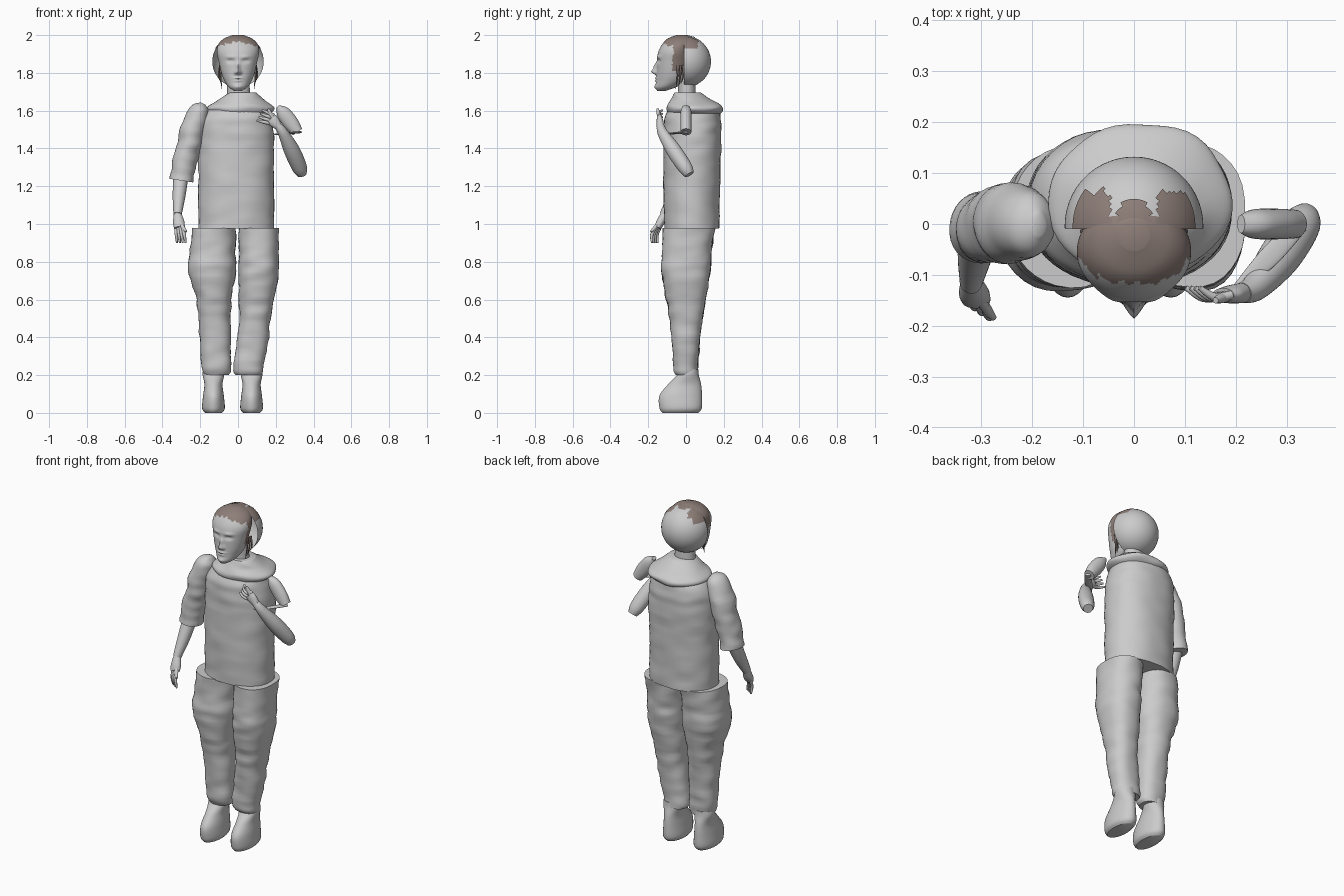
import bpy, bmesh, math
from mathutils import Vector, noise

old = bpy.data.objects.get("Cube")
if old:
    bpy.data.objects.remove(old)


def material(name, rgb):
    m = bpy.data.materials.new(name)
    m.use_nodes = True
    m.diffuse_color = (*rgb, 1)
    bsdf = m.node_tree.nodes["Principled BSDF"]
    bsdf.inputs["Base Color"].default_value = (*rgb, 1)
    bsdf.inputs["Roughness"].default_value = 0.8
    return m


GREY = material("plain grey", (0.6, 0.6, 0.6))
BROWN = material("hair brown", (0.27, 0.21, 0.19))
made = []


def finish(name, bm, *mats):
    mesh = bpy.data.meshes.new(name)
    bm.to_mesh(mesh)
    bm.free()
    for m in mats:
        mesh.materials.append(m)
    ob = bpy.data.objects.new(name, mesh)
    bpy.context.collection.objects.link(ob)
    made.append(ob)
    return ob


def smooth_path(rings, steps):
    """Catmull-Rom interpolation of whole rings (x, y, z, rx, ry)."""
    out = []
    for i in range(len(rings) - 1):
        a, b = rings[max(i - 1, 0)], rings[i]
        c, d = rings[i + 1], rings[min(i + 2, len(rings) - 1)]
        for s in range(steps):
            t = s / steps
            out.append([q + t / 2 * (r - p + t * (2 * p - 5 * q + 4 * r - s4 + t * (3 * (q - r) + s4 - p)))
                        for p, q, r, s4 in zip(a, b, c, d)])
    return out + [list(rings[-1])]


def loft_mesh(rings, sides=32, steps=6, level=True, power=2.0, wrinkle=0.0):
    """Skin through rings, either kept level or set square to the path."""
    path = smooth_path(rings, steps)
    bm = bmesh.new()
    rows = []
    for i, (x, y, z, rx, ry) in enumerate(path):
        c = Vector((x, y, z))
        u, v = Vector((1, 0, 0)), Vector((0, 1, 0))
        if not level:
            t = Vector(path[min(i + 1, len(path) - 1)][:3]) - Vector(path[max(i - 1, 0)][:3])
            t.normalize()
            v = (v - t * v.dot(t)).normalized()
            u = v.cross(t)
        row = []
        for k in range(sides):
            a = math.tau * k / sides
            ca, sa = math.cos(a), math.sin(a)
            d = (u * math.copysign(abs(ca) ** (2 / power), ca) * rx
                 + v * math.copysign(abs(sa) ** (2 / power), sa) * ry)
            p = c + d
            if wrinkle:
                p += d.normalized() * wrinkle * noise.noise(Vector((p.x * 9, p.y * 9, p.z * 22)))
            row.append(bm.verts.new(p))
        rows.append(row)
    for lo, hi in zip(rows, rows[1:]):
        for k in range(sides):
            n = (k + 1) % sides
            bm.faces.new((lo[k], lo[n], hi[n], hi[k]))
    bm.faces.new(rows[0])
    bm.faces.new(rows[-1])
    bmesh.ops.recalc_face_normals(bm, faces=bm.faces)
    return bm


def loft(name, rings, mat=GREY, **options):
    return finish(name, loft_mesh(rings, **options), mat)


# Trousers and boots
LEG_Z = (.2, .235, .35, .5, .62, .75, .85, .98)
LEG_Y = (.005, 0, 0, 0, 0, 0, .005, .015)
LEG_DEPTH = (.058, .065, .073, .088, .108, .13, .13, .138)
LEGS = {
    "right": ((-.115, -.115, -.12, -.125, -.128, -.138, -.135, -.125),
              (.065, .078, .08, .085, .096, .128, .122, .115), -.13),
    "left": ((.055, .055, .073, .09, .1, .11, .11, .11),
             (.066, .08, .083, .083, .097, .107, .105, .108), .072),
}
for side, (xs, widths, foot) in LEGS.items():
    loft(side + "_trouser_leg", list(zip(xs, LEG_Y, LEG_Z, widths, LEG_DEPTH)), power=2.3, wrinkle=.008)
    loft(side + "_boot", [(foot, -.03, 0, .045, .095), (foot, -.028, .025, .06, .112),
                          (foot, -.028, .09, .055, .113), (foot, -.008, .15, .048, .088),
                          (foot, .01, .2, .057, .058), (foot, .01, .23, .055, .055)])

# Tunic, collar and neck
loft("tunic", [(-.01, .03, .975, .2, .145), (-.01, .03, 1.2, .2, .15), (-.01, .035, 1.43, .2, .153),
               (-.01, .035, 1.55, .187, .15), (0, .04, 1.62, .15, .125), (0, .03, 1.66, .09, .09)],
     sides=48, steps=8, power=2.2, wrinkle=.006)
loft("collar", [(.01, .04, 1.57, .13, .12), (.01, .045, 1.595, .172, .145), (.012, .045, 1.622, .176, .148),
                (.02, .03, 1.655, .13, .108), (.02, .01, 1.695, .075, .068)],
     sides=48, wrinkle=.012)
loft("neck", [(.003, .005, 1.6, .064, .05), (.003, .005, 1.7, .06, .046), (0, 0, 1.78, .06, .046)])

# Right arm
loft("right_sleeve", [(-.185, 0, 1.638, .015, .025), (-.2, 0, 1.605, .05, .062), (-.235, 0, 1.52, .065, .077),
                      (-.257, 0, 1.42, .065, .075), (-.285, -.005, 1.32, .064, .07),
                      (-.3, -.005, 1.23, .062, .068)], level=False, wrinkle=.008)
loft("right_forearm", [(-.302, -.01, 1.26, .04, .04), (-.312, -.06, 1.15, .034, .036),
                       (-.32, -.115, 1.05, .022, .025)], level=False)

# Left arm: short sleeve stub, loose cuff edge and bent forearm
loft("left_sleeve", [(.21, 0, 1.622, .01, .018), (.238, 0, 1.59, .036, .029), (.28, 0, 1.535, .04, .03),
                     (.315, 0, 1.487, .03, .028)], level=False)
loft("left_cuff_edge", [(.325, 0, 1.486, .006, .018), (.26, -.07, 1.48, .005, .02),
                        (.195, -.13, 1.475, .004, .006)], level=False)
loft("left_forearm", [(.338, .018, 1.262, .026, .026), (.325, -.005, 1.3, .04, .038), (.285, -.065, 1.39, .042, .04),
                      (.24, -.122, 1.48, .028, .028), (.213, -.135, 1.52, .021, .02)], level=False)


def hand(side, wrist, knuckle, tip, spread, thumb, palm_size):
    """Palm, four fingers fanned along spread, and a thumb."""
    wrist, knuckle, tip, spread, thumb = map(Vector, (wrist, knuckle, tip, spread, thumb))
    mid = wrist.lerp(knuckle, .6)
    rx, ry = palm_size
    loft(side + "_palm", [(*wrist, .02, .02), (*mid, rx, ry), (*knuckle, rx * .95, ry * .8)],
         level=False, sides=20)
    for i, label in enumerate(("index", "middle", "ring", "little")):
        off = spread * (i - 1.5)
        a, b = knuckle.lerp(wrist, .15) + off, tip + off * 1.3
        bend = a.lerp(b, .5) + Vector((0, -.012, 0))
        loft(f"{side}_{label}_finger", [(*a, .009, .009), (*bend, .009, .009), (*b, .005, .005)],
             level=False, sides=12)
    loft(side + "_thumb", [(*wrist.lerp(knuckle, .3), .012, .011), (*mid.lerp(thumb, .6), .011, .01),
                           (*thumb, .006, .006)], level=False, sides=12)


hand("right", (-.32, -.112, 1.055), (-.31, -.15, .98), (-.3, -.165, .9), (.012, -.008, 0),
     (-.275, -.185, .96), (.03, .022))
hand("left", (.215, -.135, 1.515), (.175, -.14, 1.56), (.115, -.125, 1.575), (.007, 0, .014),
     (.16, -.15, 1.61), (.03, .018))

# Face: smooth rings shaped by soft bumps, with the hairline cut by a rule
face = loft_mesh([(0, -.13, 1.705, .02, .022), (0, -.105, 1.725, .05, .055), (0, -.078, 1.76, .073, .08),
                  (0, -.07, 1.8, .088, .086), (0, -.062, 1.86, .102, .092), (0, -.055, 1.91, .112, .092),
                  (0, -.042, 1.95, .105, .085), (0, -.03, 1.98, .077, .07), (0, -.022, 2.0, .03, .03)],
                 sides=96, steps=10)
BUMPS = [(0, 1.806, .013, .013, .027), (0, 1.832, .01, .02, .016), (0, 1.772, .024, .005, .007),
         (0, 1.758, .02, .005, .006), (0, 1.726, .022, .012, .008)]
for s in (-1, 1):
    BUMPS += [(s * .04, 1.885, .026, .009, .006), (s * .038, 1.862, .018, .009, -.012),
              (s * .038, 1.861, .01, .005, .006), (s * .014, 1.8, .006, .007, .009)]
for v in face.verts:
    if v.co.y < -.07:
        v.co.y -= sum(amp * math.exp(-((v.co.x - x) / sx) ** 2 - ((v.co.z - z) / sz) ** 2)
                      for x, z, sx, sz, amp in BUMPS)
for f in face.faces:
    c = f.calc_center_median()
    ragged = .012 * noise.noise(c * 60)
    f.material_index = int(c.z + ragged > 1.968 - .25 * abs(c.x) and c.y > -.125
                           or (c.z > 1.81 and c.y + ragged > -.07))
finish("face", face, GREY, BROWN)


def head_shell(name, radius, keep, mat):
    bm = bmesh.new()
    bmesh.ops.create_uvsphere(bm, u_segments=96, v_segments=48, radius=radius)
    bmesh.ops.translate(bm, verts=bm.verts, vec=(0, -.004, 1.86))
    bmesh.ops.bisect_plane(bm, geom=bm.verts[:] + bm.edges[:] + bm.faces[:],
                           plane_co=(0, -.01, 0), plane_no=(0, -1, 0), clear_outer=True)
    drop = [f for f in bm.faces if not keep(f.calc_center_median())]
    bmesh.ops.delete(bm, geom=drop, context="FACES")
    finish(name, bm, mat)


# Back of the head and the hair lying on it
head_shell("back_of_head", .136, lambda c: True, GREY)
head_shell("crown_hair", .139, lambda c: c.z > 1.93 and (
    c.y + .02 * noise.noise(c * 50) < .065 and abs(c.x) > .046
    or (c.x / .036) ** 2 + (c.y / .052) ** 2 < 1), BROWN)

# Thin loose locks beside the cheeks
for s, side in ((-1, "right"), (1, "left")):
    for i in range(3):
        y = -.045 + i * .015
        loft(f"{side}_lock_{i}", [(s * .094, y, 1.84, .006, .006), (s * (.092 + .005 * i), y, 1.78, .004, .004),
                                  (s * .085, y - .01, 1.715 + .015 * i, .001, .001)],
             BROWN, level=False, sides=8)

# Smooth shading with crisp hems
bpy.ops.object.select_all(action="DESELECT")
for ob in made:
    ob.select_set(True)
bpy.context.view_layer.objects.active = made[0]
bpy.ops.object.shade_smooth_by_angle(angle=math.radians(50))
